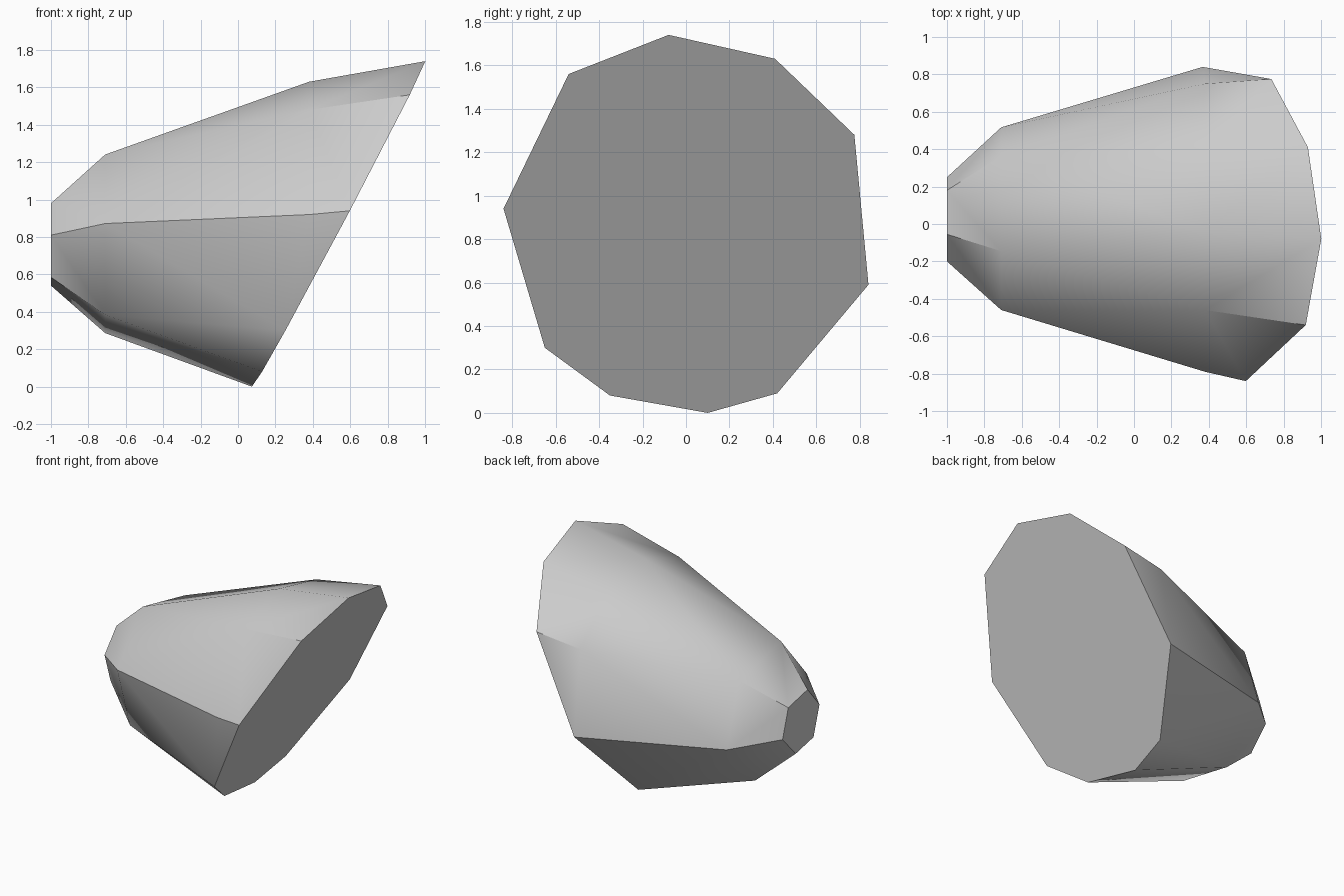
import bpy
import bmesh
import math

cube = bpy.data.objects.get("Cube")
if cube:
    bpy.data.objects.remove(cube, do_unlink=True)

# One plain grey material
grey = bpy.data.materials.new("stone_grey")
grey.use_nodes = True
colour = (0.6, 0.6, 0.6, 1.0)
grey.diffuse_color = colour
grey.node_tree.nodes["Principled BSDF"].inputs["Base Color"].default_value = colour


def section(outline, x):
    """Place a (y, z) outline upright at x."""
    return [(x, y, z) for y, z in outline]


def slanted(outline):
    """Place a (y, z) outline on the slanted cut plane."""
    return [(0.077 + 0.53 * z - 0.027 * y, y, z) for y, z in outline]


def scaled(outline, factor, centre):
    cy, cz = centre
    return [(cy + (y - cy) * factor, cz + (z - cz) * factor) for y, z in outline]


# Six-sided tip, and the same outline enlarged as the shoulder
tip = [(0.25, 0.71), (0.18, 0.93), (-0.055, 0.98),
       (-0.20, 0.81), (-0.128, 0.585), (0.09, 0.54)]
shoulder = scaled(tip, 2.17, (0.022, 0.757))

# Upper part of the wide section, which the slanted cut leaves standing
wide = [(-0.79, 0.92), (-0.46, 1.48), (-0.04, 1.63), (0.41, 1.53), (0.75, 1.23)]

# Ten-sided slanted base
base = [(-0.08, 1.74), (0.41, 1.63), (0.775, 1.28), (0.84, 0.59), (0.42, 0.09),
        (0.10, 0.0), (-0.35, 0.08), (-0.65, 0.30), (-0.84, 0.94), (-0.54, 1.56)]

points = section(tip, -1.0) + section(shoulder, -0.71) + section(wide, 0.38) + slanted(base)

# Wrap the sections in one convex skin
bm = bmesh.new()
for p in points:
    bm.verts.new(p)
bmesh.ops.convex_hull(bm, input=bm.verts[:])
bmesh.ops.dissolve_limit(bm, angle_limit=math.radians(1.0),
                         verts=bm.verts[:], edges=bm.edges[:])
bmesh.ops.recalc_face_normals(bm, faces=bm.faces[:])

mesh = bpy.data.meshes.new("tapered_rock")
bm.to_mesh(mesh)
bm.free()
mesh.materials.append(grey)
rock = bpy.data.objects.new("tapered_rock", mesh)
bpy.context.collection.objects.link(rock)

# Smooth flanks with crisp ends
bpy.ops.object.select_all(action="DESELECT")
rock.select_set(True)
bpy.context.view_layer.objects.active = rock
bpy.ops.object.shade_smooth_by_angle(angle=math.radians(35))
